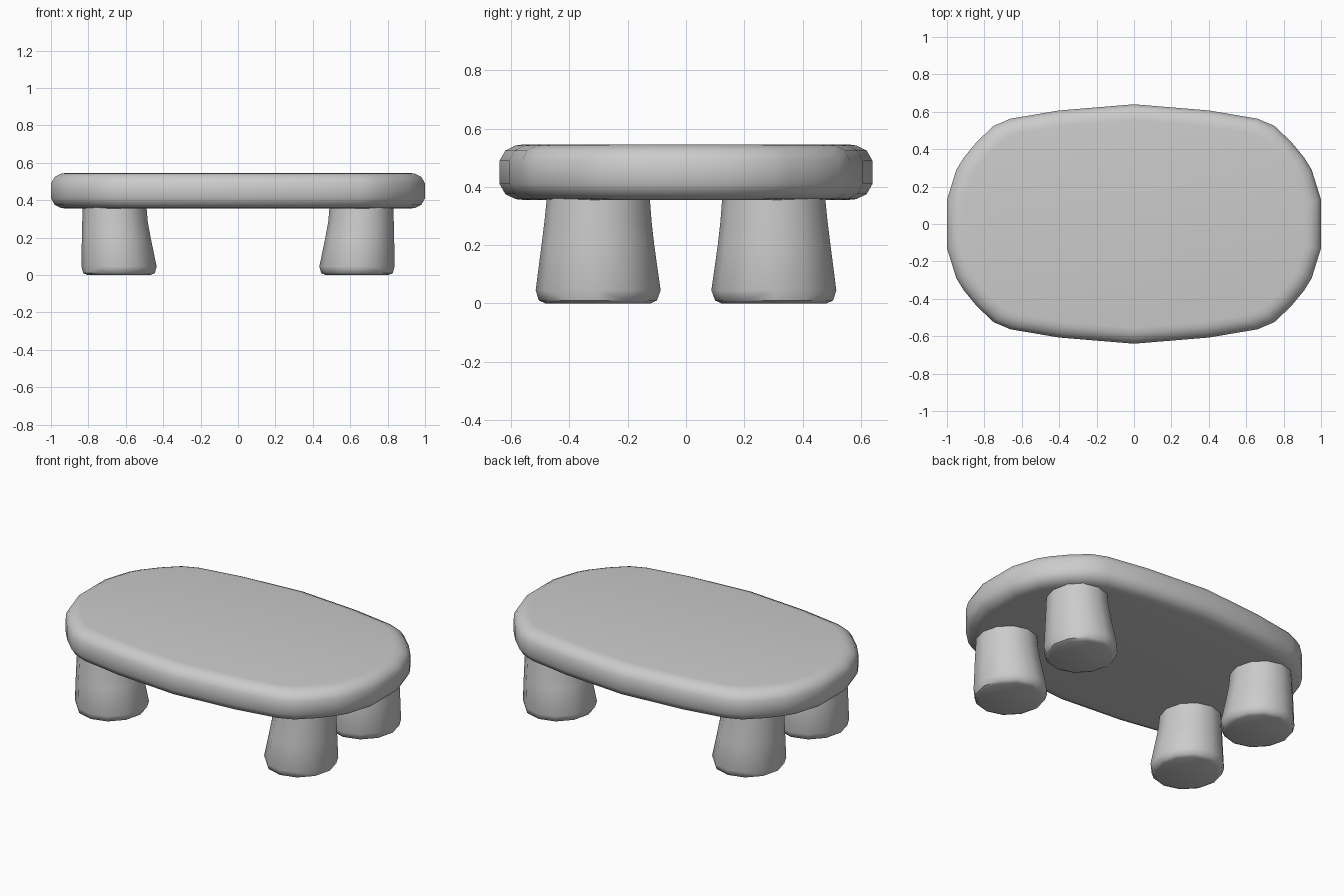
import bpy, bmesh, math

if "Cube" in bpy.data.objects:
    bpy.data.objects.remove(bpy.data.objects["Cube"])


def loft(name, rings, angle):
    """Skin a stack of closed rings and cap both ends."""
    bm = bmesh.new()
    loops = [[bm.verts.new(p) for p in ring] for ring in rings]
    n = len(loops[0])
    for a, b in zip(loops, loops[1:]):
        for i in range(n):
            j = (i + 1) % n
            bm.faces.new((a[i], a[j], b[j], b[i]))
    bm.faces.new(loops[0][::-1])
    bm.faces.new(loops[-1])
    bmesh.ops.recalc_face_normals(bm, faces=bm.faces)
    mesh = bpy.data.meshes.new(name)
    bm.to_mesh(mesh)
    bm.free()
    obj = bpy.data.objects.new(name, mesh)
    bpy.context.collection.objects.link(obj)
    bpy.ops.object.select_all(action='DESELECT')
    obj.select_set(True)
    bpy.context.view_layer.objects.active = obj
    bpy.ops.object.shade_smooth_by_angle(angle=math.radians(angle))
    return obj


# Tabletop: faceted oval outline, mirrored from one quarter, with rounded rim
quarter = [(1.0, 0.13), (0.95, 0.29), (0.91, 0.355), (0.84, 0.44),
           (0.75, 0.525), (0.66, 0.563), (0.40, 0.607)]
half = quarter + [(0, 0.64)] + [(-x, y) for x, y in reversed(quarter)]
outline = half + [(-x, -y) for x, y in half]
rim = [(0.355, 0.085), (0.358, 0.055), (0.375, 0.02), (0.41, 0.0),
       (0.49, 0.0), (0.525, 0.02), (0.542, 0.055), (0.546, 0.085)]
loft("tabletop", [[(x * (1 - d), y * (1 - d / 0.64), z) for x, y in outline]
                  for z, d in rim], 50)

# Legs: 12-sided, flared toward the inside at the foot
# z, inner x, outer x, inner y, outer y
profile = [(0.0, 0.468, 0.805, 0.122, 0.483),
           (0.01, 0.445, 0.828, 0.10, 0.505),
           (0.045, 0.435, 0.837, 0.087, 0.516),
           (0.20, 0.467, 0.835, 0.109, 0.496),
           (0.28, 0.482, 0.833, 0.118, 0.486),
           (0.37, 0.490, 0.830, 0.125, 0.477)]
for side, sx in (("left", -1), ("right", 1)):
    for end, sy in (("front", -1), ("back", 1)):
        rings = []
        for z, x0, x1, y0, y1 in profile:
            ring = []
            for k in range(12):
                t = math.tau * k / 12
                ring.append((sx * ((x0 + x1) / 2 + (x1 - x0) / 2 * math.cos(t)),
                             sy * ((y0 + y1) / 2 + (y1 - y0) / 2 * math.sin(t)), z))
            rings.append(ring)
        loft(f"{end}_{side}_leg", rings, 50)
